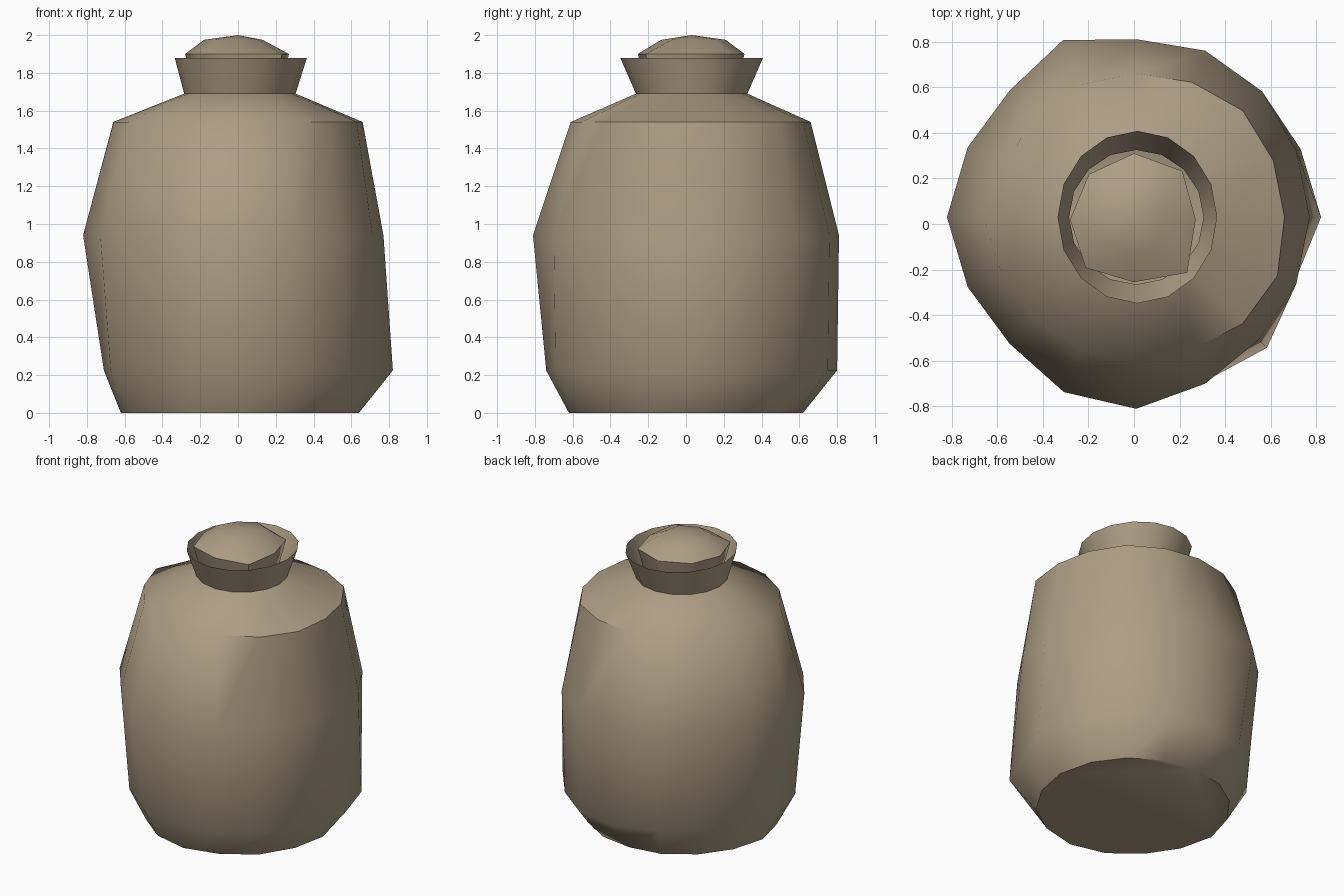
import bpy, bmesh, math

if "Cube" in bpy.data.objects:
    bpy.data.objects.remove(bpy.data.objects["Cube"])

clay = bpy.data.materials.new("sandy_tan")
clay.diffuse_color = (0.42, 0.34, 0.235, 1)
clay.use_nodes = True
clay.node_tree.nodes["Principled BSDF"].inputs["Base Color"].default_value = clay.diffuse_color


def ring(bm, z, radii, cx=0.0, cy=0.03, sx=1.0, sy=1.0, turn=0.0):
    """One loop of vertices, with a radius for each direction."""
    n = len(radii)
    return [bm.verts.new((cx + sx * r * math.cos(turn + math.tau * i / n),
                          cy + sy * r * math.sin(turn + math.tau * i / n), z))
            for i, r in enumerate(radii)]


def bridge(bm, low, high):
    n = len(low)
    for i in range(n):
        j = (i + 1) % n
        bm.faces.new((low[i], low[j], high[j], high[i]))


def finish(bm, name, angle):
    mesh = bpy.data.meshes.new(name)
    bm.to_mesh(mesh)
    bm.free()
    obj = bpy.data.objects.new(name, mesh)
    bpy.context.collection.objects.link(obj)
    mesh.materials.append(clay)
    bpy.ops.object.select_all(action='DESELECT')
    obj.select_set(True)
    bpy.context.view_layer.objects.active = obj
    bpy.ops.object.shade_smooth_by_angle(angle=math.radians(angle))
    return obj


# Lumpy sack body: base, lower bulge, waist, shoulder, neck
bm = bmesh.new()
base = ring(bm, 0.0, [.63, .62, .61, .60, .59, .60, .60, .61,
                      .63, .62, .62, .64, .65, .64, .64, .63], 0.01)
bulge = ring(bm, 0.225, [.81, .78, .76, .78, .77, .74, .72, .74,
                         .72, .74, .73, .75, .77, .78, .81, .75], 0.01)
waist = ring(bm, 0.94, [.76, .76, .78, .79, .78, .84, .785, .80,
                        .83, .80, .785, .83, .84, .79, .76, .76], 0.01)
shoulder = ring(bm, 1.54, [.65, .65, .66, .64, .63, .63, .64, .61,
                           .67, .64, .63, .63, .64, .63, .66, .67], 0.01)
neck = ring(bm, 1.69, [.295] * 16, 0.01)
for low, high in zip((base, bulge, waist, shoulder), (bulge, waist, shoulder, neck)):
    bridge(bm, low, high)
bm.faces.new(base[::-1])
finish(bm, "sack_body", 52)

# Flared open collar
bm = bmesh.new()
bridge(bm, ring(bm, 1.69, [.295] * 16, 0.01),
       ring(bm, 1.88, [.35] * 16, 0.015, 0.03, 1.0, 1.08))
finish(bm, "collar", 40)

# Rounded filling that pokes out of the collar
bm = bmesh.new()
outline = [.27, .30, .29, .28, .28, .30, .275, .33]
foot = ring(bm, 1.70, outline, 0, 0.02, .82, .82)
edge = ring(bm, 1.90, outline, 0, 0.02)
crown = ring(bm, 1.975, [.13, .18, .18, .16, .18, .17, .16, .15], 0, 0.03)
bridge(bm, foot, edge)
bridge(bm, edge, crown)
apex = bm.verts.new((0, 0.03, 2.0))
for i in range(8):
    bm.faces.new((crown[i], crown[(i + 1) % 8], apex))
bm.faces.new(foot[::-1])
finish(bm, "filling", 60)
